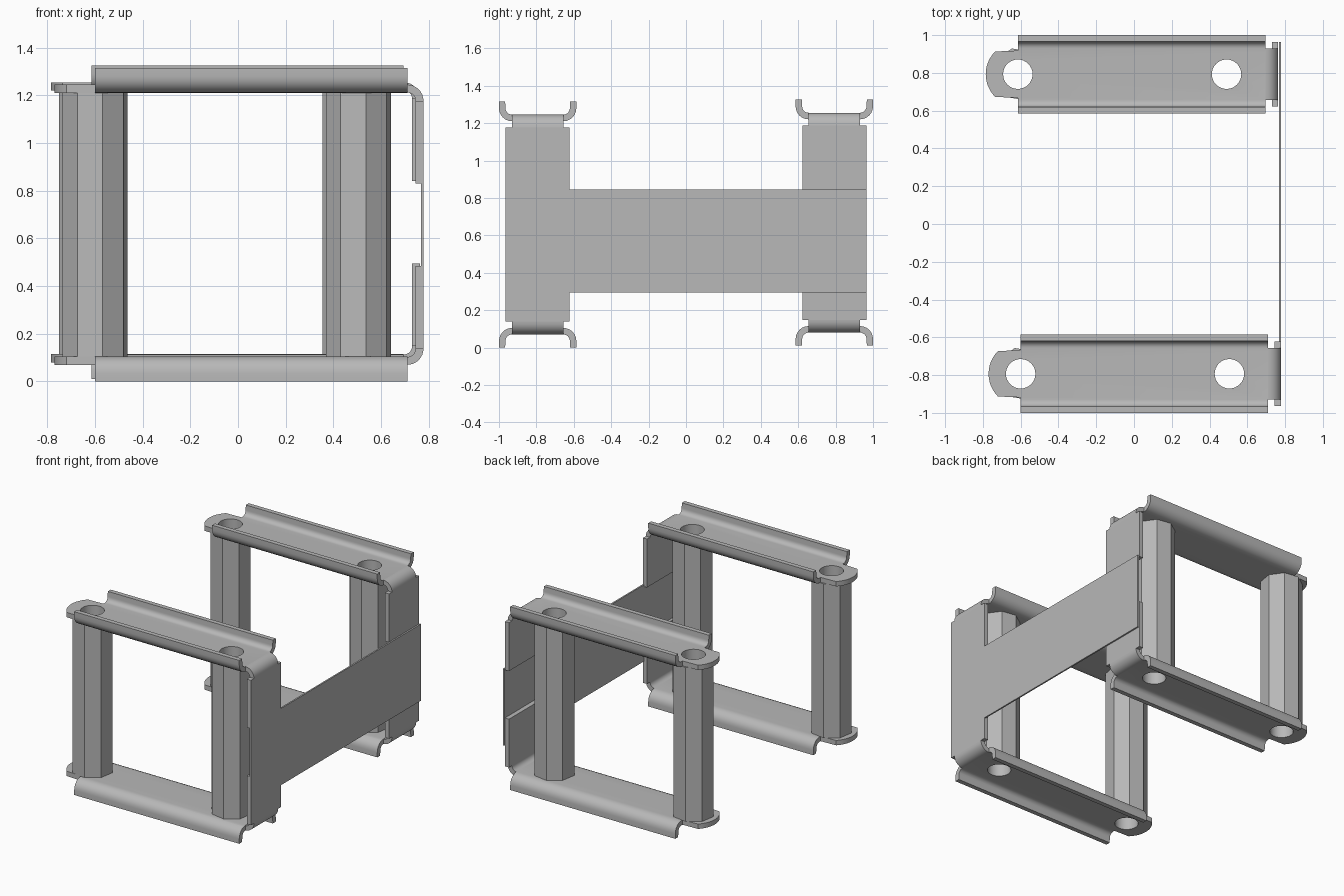
import bpy, bmesh
from math import sin, cos, pi, radians

if "Cube" in bpy.data.objects:
    bpy.data.objects.remove(bpy.data.objects["Cube"], do_unlink=True)

grey = bpy.data.materials.new("plain_grey")
grey.use_nodes = True
COLOUR = (0.48, 0.48, 0.48, 1)
grey.diffuse_color = COLOUR
grey.node_tree.nodes["Principled BSDF"].inputs["Base Color"].default_value = COLOUR

HEIGHT = 1.315          # height of one bracket
TOP, UNDER = 1.245, 1.21  # faces of the upper plate
POSTS = {"outer": -0.6, "inner": 0.505}
MAP = {"x": lambda a, b, t: (t, a, b),
       "y": lambda a, b, t: (a, t, b),
       "z": lambda a, b, t: (a, b, t)}


def arc(cx, cy, r, start, end, n):
    angles = [radians(start + (end - start) * i / n) for i in range(n + 1)]
    return [(cx + r * cos(a), cy + r * sin(a)) for a in angles]


def prism(name, outline, axis, lo, hi, flip=False):
    """Extrude an outline along an axis; flip mirrors it top to bottom."""
    bm = bmesh.new()
    rings = []
    for t in (lo, hi):
        ring = []
        for a, b in outline:
            x, y, z = MAP[axis](a, b, t)
            ring.append(bm.verts.new((x, y, HEIGHT - z if flip else z)))
        rings.append(ring)
        bm.faces.new(ring)
    n = len(outline)
    for i in range(n):
        j = (i + 1) % n
        bm.faces.new((rings[0][i], rings[0][j], rings[1][j], rings[1][i]))
    bmesh.ops.recalc_face_normals(bm, faces=bm.faces)
    mesh = bpy.data.meshes.new(name)
    bm.to_mesh(mesh)
    bm.free()
    mesh.materials.append(grey)
    obj = bpy.data.objects.new(name, mesh)
    bpy.context.collection.objects.link(obj)
    return obj


def box(name, x, y, z, flip=False):
    outline = [(x[0], z[0]), (x[1], z[0]), (x[1], z[1]), (x[0], z[1])]
    return prism(name, outline, "y", y[0], y[1], flip)


def activate(obj):
    bpy.ops.object.select_all(action="DESELECT")
    obj.select_set(True)
    bpy.context.view_layer.objects.active = obj


def carve(obj, cutter, operation="DIFFERENCE"):
    cutter.hide_render = True
    mod = obj.modifiers.new("carve", "BOOLEAN")
    mod.object, mod.operation, mod.solver = cutter, operation, "EXACT"
    activate(obj)
    bpy.ops.object.modifier_apply(modifier=mod.name)
    bpy.data.objects.remove(cutter, do_unlink=True)


def bore(obj, x):
    carve(obj, prism("bore_cutter", arc(x, 0, 0.078, 0, 348.75, 31), "z", -0.5, 2))


# Channel section: flat plate with both long edges curled away
half = arc(0.137, 1.28, 0.07, -90, 0, 6) + [(0.207, HEIGHT), (0.174, HEIGHT)]
half += arc(0.137, 1.28, 0.035, 0, -90, 6)
section = half + [(-y, z) for y, z in reversed(half)]

# Plan of the plate: rounded tongue at one end, full width elsewhere
plan = [(-0.6, 0.125)] + arc(-0.6, 0, 0.17, 135, 225, 12) + [(-0.6, -0.125)]
plan += [(-0.6, -0.3), (0.71, -0.3), (0.71, 0.3), (-0.6, 0.3)]

# Bend section: turns the plate into the upright web
bend = [(0.71, TOP)] + arc(0.71, 1.177, 0.068, 90, 0, 8)
bend += arc(0.71, 1.177, 0.035, 0, 90, 8)

parts = []
for level, flip in (("upper", False), ("lower", True)):
    channel = prism(level + "_channel", section, "x", -0.9, 0.71, flip)
    carve(channel, prism("plan_cutter", plan, "z", -0.5, 2), "INTERSECT")
    for x in POSTS.values():
        bore(channel, x)
    parts += [channel,
              prism(level + "_bend", bend, "y", -0.137, 0.137, flip),
              box(level + "_web", (0.745, 0.778), (-0.171, 0.171), (0.83, 1.177), flip)]

# Eight-sided hollow posts between the plates
for side, x in POSTS.items():
    post = prism(side + "_post", arc(x, 0, 0.14, 13, 328, 7), "z", HEIGHT - UNDER, UNDER)
    bore(post, x)
    parts.append(post)

for part in parts:
    activate(part)
    bpy.ops.object.shade_smooth_by_angle(angle=radians(30))

# Front bracket, and a slightly offset rear copy
for part in parts:
    name = part.name
    rear = part.copy()
    bpy.context.collection.objects.link(rear)
    part.name, rear.name = "front_" + name, "rear_" + name
    part.location = (0, -0.793, 0)
    rear.location = (-0.015, 0.793, 0.01)

# Thin crossbar joining the two webs
box("crossbar", (0.767, 0.778), (-0.964, 0.964), (0.295, 0.845))
